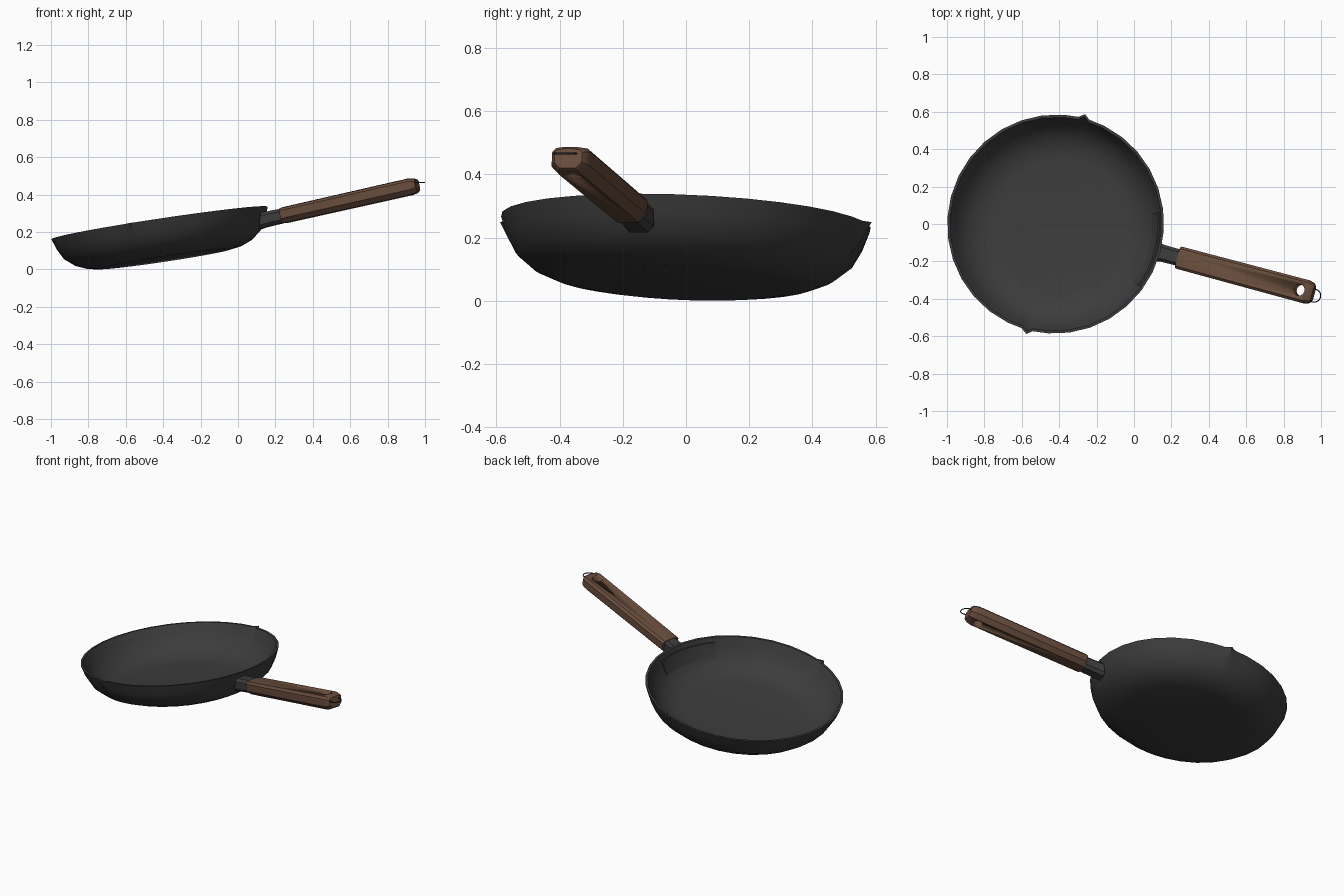
import bpy, bmesh
from math import sin, cos, radians, tau

if "Cube" in bpy.data.objects:
    bpy.data.objects.remove(bpy.data.objects["Cube"])


def material(name, colour):
    m = bpy.data.materials.new(name)
    m.use_nodes = True
    m.diffuse_color = (*colour, 1)
    bsdf = m.node_tree.nodes["Principled BSDF"]
    bsdf.inputs["Base Color"].default_value = (*colour, 1)
    bsdf.inputs["Roughness"].default_value = 0.6
    return m


iron = material("cast iron", (0.045, 0.045, 0.045))
wood = material("brown wood", (0.14, 0.074, 0.046))
wire = material("black wire", (0.015, 0.015, 0.015))

PAN = ((-0.39, -0.008, 0.056), (0, radians(-8.85), radians(-15)))
GRIP = ((0.24, -0.18, 0.287), (0, radians(-12.3), radians(-15)))


def place(ob, frame, mat, angle=35):
    ob.location, ob.rotation_euler = frame
    ob.data.materials.append(mat)
    bpy.ops.object.select_all(action='DESELECT')
    bpy.context.view_layer.objects.active = ob
    ob.select_set(True)
    bpy.ops.object.shade_smooth_by_angle(angle=radians(angle))
    return ob


def loft(name, rings, frame, mat, angle=35):
    """Skin a list of closed rings and cap both ends."""
    bm = bmesh.new()
    vs = [[bm.verts.new(p) for p in ring] for ring in rings]
    n = len(rings[0])
    for a, b in zip(vs, vs[1:]):
        for i in range(n):
            j = (i + 1) % n
            bm.faces.new((a[i], a[j], b[j], b[i]))
    bm.faces.new(vs[0])
    bm.faces.new(vs[-1])
    bmesh.ops.recalc_face_normals(bm, faces=bm.faces)
    me = bpy.data.meshes.new(name)
    bm.to_mesh(me)
    bm.free()
    ob = bpy.data.objects.new(name, me)
    bpy.context.collection.objects.link(ob)
    return place(ob, frame, mat, angle)


# Pan body: outer wall up, over the rim, inner wall down, with two pour spouts
profile = [(0.36, 0), (0.42, 0.01), (0.48, 0.035), (0.535, 0.08), (0.565, 0.135),
           (0.586, 0.195), (0.572, 0.195), (0.55, 0.15), (0.52, 0.095),
           (0.465, 0.052), (0.41, 0.028), (0.35, 0.02)]
angles = sorted([i * 360 / 32 for i in range(32)] + [87, 93, 267, 273])


def pan_point(r, h, deg):
    if deg in (90, 270):
        r += 0.022 * max(0, (h - 0.08) / 0.115)
    a = radians(deg)
    return r * cos(a), r * sin(a), h


loft("pan_body", [[pan_point(r, h, d) for d in angles] for r, h in profile], PAN, iron, 50)

# Curved reinforcing plate on the inner wall, behind the handle
section = [(0.507, 0.09), (0.543, 0.15), (0.551, 0.17),
           (0.563, 0.17), (0.555, 0.15), (0.519, 0.09)]
loft("inner_plate", [[pan_point(r, h, -21.5 + 43 * k / 8) for r, h in section]
                     for k in range(9)], PAN, iron)


def mirrored(half):
    return half + [(-y, z) for y, z in reversed(half)]


# Bracket between pan and grip, its foot slanted to follow the wall
bracket = mirrored([(0.03, 0.04), (0.046, 0.024), (0.046, -0.022), (0.028, -0.04)])
loft("handle_bracket", [[(x + slant * z, y * s, z * s) for y, z in bracket]
                        for x, slant, s in [(-0.118, 0.35, 1.08), (-0.098, 0.3, 1.0),
                                            (0.02, 0, 0.96)]], GRIP, iron, 30)

# Wooden grip with chamfered section and rounded end
grip = mirrored([(0.02, 0.045), (0.049, 0.041), (0.062, 0.028), (0.062, -0.016),
                 (0.036, -0.042)])
handle = loft("wooden_handle", [[(x, y * s, z * s) for y, z in grip]
                                for x, s in [(0, 0.94), (0.006, 0.98), (0.72, 1.03),
                                             (0.748, 0.92), (0.762, 0.72)]], GRIP, wood, 30)

# Hanging hole through the grip
hole = [[(0.69 + 0.031 * cos(tau * i / 20), 0.031 * sin(tau * i / 20), z)
         for i in range(20)] for z in (-0.1, 0.1)]
cutter = loft("hole_cutter", hole, GRIP, wood)
cutter.hide_render = True
mod = handle.modifiers.new("hole", 'BOOLEAN')
mod.operation = 'DIFFERENCE'
mod.solver = 'EXACT'
mod.object = cutter
bpy.context.view_layer.update()
bpy.context.view_layer.objects.active = handle
bpy.ops.object.modifier_apply(modifier=mod.name)
bpy.data.objects.remove(cutter)

# Thin hanging ring at the tip
bpy.ops.mesh.primitive_torus_add(major_radius=0.035, minor_radius=0.003,
                                 major_segments=24, minor_segments=6)
ring = bpy.context.object
ring.name = "hanging_ring"
place(ring, ((0.963, -0.383, 0.466), (0, 0, 0)), wire, 60)
